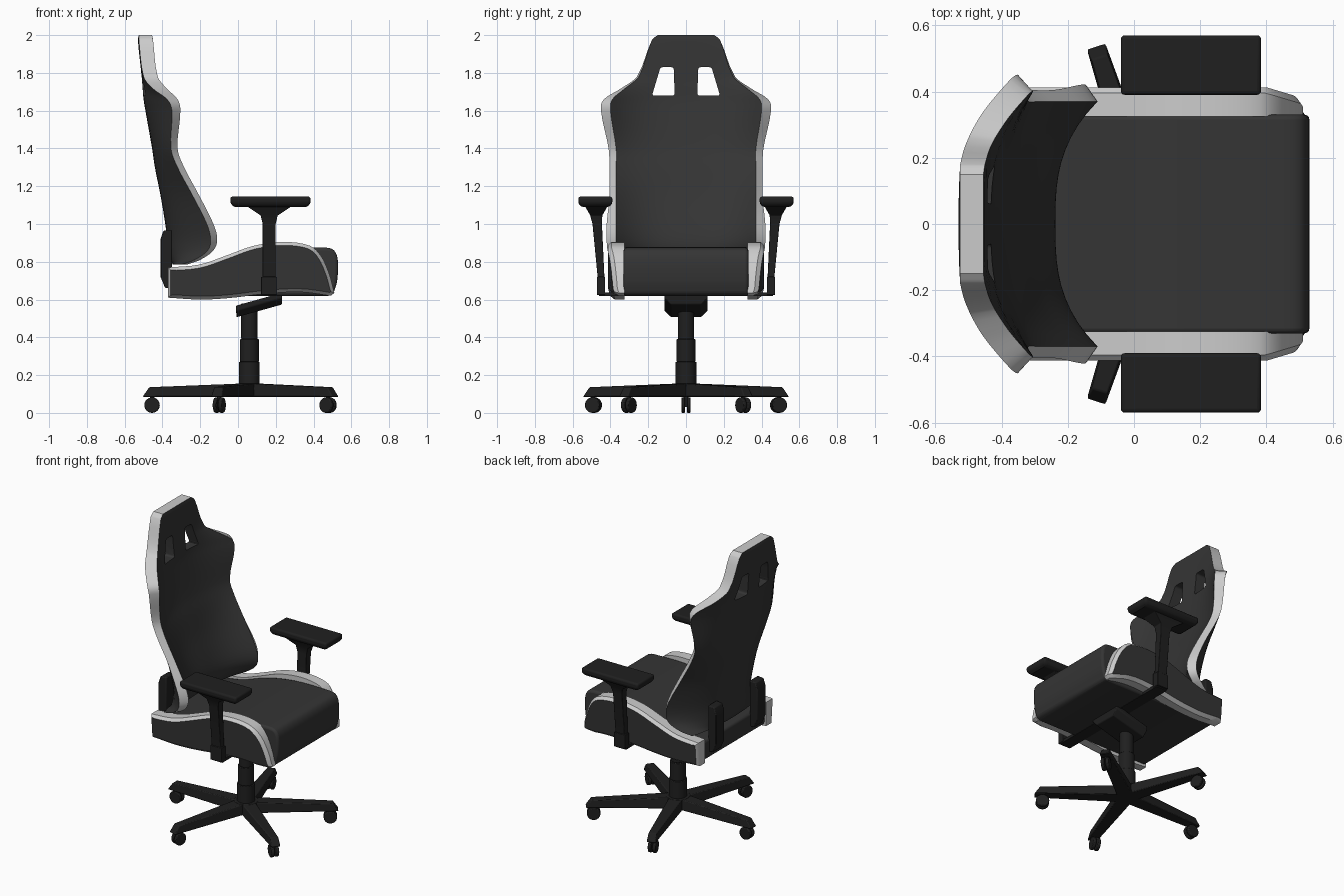
import bpy, bmesh, math
from mathutils import Matrix

if "Cube" in bpy.data.objects:
    bpy.data.objects.remove(bpy.data.objects["Cube"])


def material(name, v):
    m = bpy.data.materials.new(name)
    m.diffuse_color = (v, v, v, 1)
    m.use_nodes = True
    m.node_tree.nodes["Principled BSDF"].inputs["Base Color"].default_value = m.diffuse_color
    return m


FABRIC = material("fabric", 0.035)
PLASTIC = material("plastic", 0.014)
TRIM = material("trim", 0.55)


def finish(name, bm, mats, bevel=0, seg=2):
    bmesh.ops.recalc_face_normals(bm, faces=bm.faces)
    me = bpy.data.meshes.new(name)
    bm.to_mesh(me)
    bm.free()
    for m in mats:
        me.materials.append(m)
    ob = bpy.data.objects.new(name, me)
    bpy.context.collection.objects.link(ob)
    if bevel:
        b = ob.modifiers.new("bevel", 'BEVEL')
        b.width, b.segments, b.limit_method = bevel, seg, 'ANGLE'
        b.angle_limit = math.radians(40)
    return ob


def spline(rows, key=None, n=4):
    """Smooth curve through rows of numbers; key picks the parameter."""
    k = key or (lambda a, b: math.dist(a, b))
    t = [0.0]
    for a, b in zip(rows, rows[1:]):
        t.append(t[-1] + k(a, b))
    last = len(rows) - 1

    def slope(i, c):
        a, b = max(i - 1, 0), min(i + 1, last)
        return (rows[b][c] - rows[a][c]) / (t[b] - t[a])
    out = []
    for i in range(last):
        h = t[i + 1] - t[i]
        for j in range(n):
            s = j / n
            out.append([(2*s**3 - 3*s*s + 1) * rows[i][c] + (s**3 - 2*s*s + s) * h * slope(i, c)
                        + (3*s*s - 2*s**3) * rows[i+1][c] + (s**3 - s*s) * h * slope(i + 1, c)
                        for c in range(len(rows[0]))])
    return out + [list(rows[-1])]


def prism(profile, y0, y1):
    """Closed x-z profile extruded along y; returns bmesh and the y1 cap."""
    bm = bmesh.new()
    a = [bm.verts.new((x, y0, z)) for x, z in profile]
    b = [bm.verts.new((x, y1, z)) for x, z in profile]
    bm.faces.new(a)
    cap = bm.faces.new(b)
    for i in range(len(a)):
        j = (i + 1) % len(a)
        bm.faces.new((a[i], a[j], b[j], b[i]))
    return bm, cap


def loft(rings):
    """Stacked rectangles (cx, cy, z, half x, half y)."""
    bm = bmesh.new()
    vs = [[bm.verts.new((cx + sx * hx, cy + sy * hy, z))
           for sx, sy in ((-1, -1), (1, -1), (1, 1), (-1, 1))] for cx, cy, z, hx, hy in rings]
    bm.faces.new(vs[0])
    bm.faces.new(vs[-1])
    for a, b in zip(vs, vs[1:]):
        for i in range(4):
            j = (i + 1) % 4
            bm.faces.new((a[i], a[j], b[j], b[i]))
    return bm


def cylinder(name, r, depth, mat4, bevel=0, sides=32):
    bm = bmesh.new()
    bmesh.ops.create_cone(bm, cap_ends=True, segments=sides, radius1=r, radius2=r,
                          depth=depth, matrix=mat4)
    return finish(name, bm, [PLASTIC], bevel)


# Backrest shell: z, back x, front x, outer wing x, inner wing x, outer half width, inner half width
rows = [
    (2.0, -.525, -.455, -.525, -.455, .15, .15), (1.975, -.53, -.45, -.525, -.45, .18, .18),
    (1.78, -.51, -.44, -.50, -.425, .26, .25), (1.72, -.505, -.435, -.455, -.38, .34, .32),
    (1.66, -.50, -.43, -.375, -.32, .435, .39), (1.6, -.49, -.42, -.35, -.305, .45, .40),
    (1.4, -.455, -.38, -.355, -.32, .41, .37), (1.3, -.44, -.35, -.32, -.285, .405, .37),
    (1.15, -.41, -.31, -.24, -.205, .405, .37), (1.0, -.385, -.26, -.165, -.13, .42, .37),
    (.92, -.375, -.24, -.145, -.11, .42, .37), (.86, -.37, -.24, -.16, -.13, .415, .37),
    (.81, -.36, -.26, -.23, -.2, .39, .35), (.785, -.345, -.29, -.30, -.27, .36, .33)]
N = 21
ts = [-1 + 2 * i / (N - 1) for i in range(N)]
bm = bmesh.new()
rings = []
for z, xb, xf, xo, xi, wo, wi in spline(rows, lambda a, b: abs(a[0] - b[0])):
    pts = [(xb + (xo - xb) * abs(t) ** 2.4, wo * t) for t in ts]
    pts += [(xf + (xi - xf) * abs(t) ** 2.8, wi * t) for t in reversed(ts)]
    rings.append([bm.verts.new((x, y, z)) for x, y in pts])
for a, b in zip(rings, rings[1:]):
    for i in range(2 * N):
        j = (i + 1) % (2 * N)
        bm.faces.new((a[i], a[j], b[j], b[i])).material_index = int(i in (N - 1, 2 * N - 1))
for r in (rings[0], rings[-1]):
    for i in range(N - 1):
        bm.faces.new((r[i], r[i + 1], r[2 * N - 2 - i], r[2 * N - 1 - i])).material_index = 1
backrest = finish("backrest", bm, [FABRIC, TRIM])

# Two belt holes in the head of the backrest
for s in (-1, 1):
    cut = finish("hole_cutter", loft([(-.45, .12 * s, 1.68, .2, .06), (-.45, .10 * s, 1.83, .2, .035)]),
                 [FABRIC], .012, 3)
    cut.hide_render = True
    mod = backrest.modifiers.new("hole", 'BOOLEAN')
    mod.operation, mod.object, mod.solver = 'DIFFERENCE', cut, 'EXACT'
    bpy.context.view_layer.objects.active = backrest
    bpy.ops.object.modifier_apply(modifier=mod.name)
    bpy.data.objects.remove(cut)

# Seat cushion
top = spline([(-.36, .75), (-.2, .775), (0, .84), (.2, .873), (.42, .876), (.5, .867),
              (.527, .82), (.525, .7), (.505, .63)])
bm, _ = prism(top + [(.48, .62), (-.36, .62)], -.33, .33)
finish("seat_cushion", bm, [FABRIC], .015, 3)

# Side bolsters with grey edge band
upper = spline([(-.37, .77), (-.205, .785), (-.07, .83), (.085, .885), (.245, .905), (.38, .885),
                (.44, .83), (.485, .73), (.51, .635)])
lower = spline([(.49, .62), (.325, .64), (.14, .63), (-.045, .608), (-.2, .6), (-.37, .61)])
for s in (-1, 1):
    bm, cap = prism(upper + lower, .325 * s, .395 * s)
    for f in bm.faces:
        f.material_index = 1
    bmesh.ops.recalc_face_normals(bm, faces=bm.faces)
    bmesh.ops.inset_region(bm, faces=[cap], thickness=.018, depth=.018)
    cap.material_index = 0
    for v in bm.verts:
        if abs(v.co.y) > .35:
            v.co.y -= s * (max(0, v.co.x - .4) * .3 + max(0, .66 - v.co.z) * .3)
    finish("seat_bolster", bm, [FABRIC, TRIM])

for s in (-1, 1):
    # Backrest hinge plates
    bm, _ = prism([(-.35, .97), (-.395, .965), (-.41, .92), (-.41, .72), (-.385, .66), (-.35, .66)],
                  .175 * s, .265 * s)
    finish("hinge_plate", bm, [PLASTIC], .006)
    # Armrests
    finish("armrest_post", loft([
        (.165, .45 * s, .625, .042, .022), (.165, .45 * s, .72, .042, .022),
        (.165, .45 * s, .721, .034, .018), (.165, .47 * s, 1.0, .034, .025),
        (.165, .475 * s, 1.045, .045, .032), (.165, .475 * s, 1.095, .12, .06)]), [PLASTIC], .006)
    finish("armrest_pad", loft([
        (.172, .48 * s, 1.09, .19, .072), (.172, .48 * s, 1.106, .212, .09),
        (.172, .48 * s, 1.145, .212, .09)]), [PLASTIC], .014, 3)
finish("armrest_crossbar", loft([(.165, 0, .618, .04, .46), (.165, 0, .638, .04, .46)]), [PLASTIC])

# Tilt mechanism under the seat
bm = loft([(.112, 0, .54, .12, .08), (.112, 0, .575, .122, .115), (.112, 0, .602, .122, .115)])
for v in bm.verts:
    v.co.z += .28 * (v.co.x - .112)
finish("tilt_mechanism", bm, [PLASTIC], .005)

# Gas column
CX = .06
for r, z0, z1 in ((.075, .085, .155), (.055, .1, .27), (.05, .27, .39), (.043, .39, .58)):
    cylinder("column", r, z1 - z0, Matrix.Translation((CX, 0, (z0 + z1) / 2)), .003)

# Five-arm base with twin-wheel casters
for k in range(5):
    place = Matrix.Translation((CX, 0, 0)) @ Matrix.Rotation(math.pi + k * math.tau / 5, 4, 'Z')
    bm, _ = prism([(0, .155), (.1, .153), (.53, .136), (.565, .085), (.48, .085), (.1, .085), (0, .085)],
                  -1, 1)
    for v in bm.verts:
        v.co.y *= .05 - .036 * v.co.x - (.006 if v.co.z > .1 else 0)
    bm.transform(place)
    finish("base_arm", bm, [PLASTIC], .005)
    cylinder("caster_stem", .012, .07, place @ Matrix.Translation((.515, 0, .065)), sides=16)
    for s in (-1, 1):
        cylinder("caster_wheel", .041, .021, place @ Matrix.Translation((.515, .0145 * s, .041))
                 @ Matrix.Rotation(math.pi / 2, 4, 'X'), .005, 24)

# Smooth shading with crisp edges
bpy.ops.object.select_all(action='SELECT')
bpy.context.view_layer.objects.active = backrest
bpy.ops.object.shade_smooth_by_angle(angle=math.radians(35))
